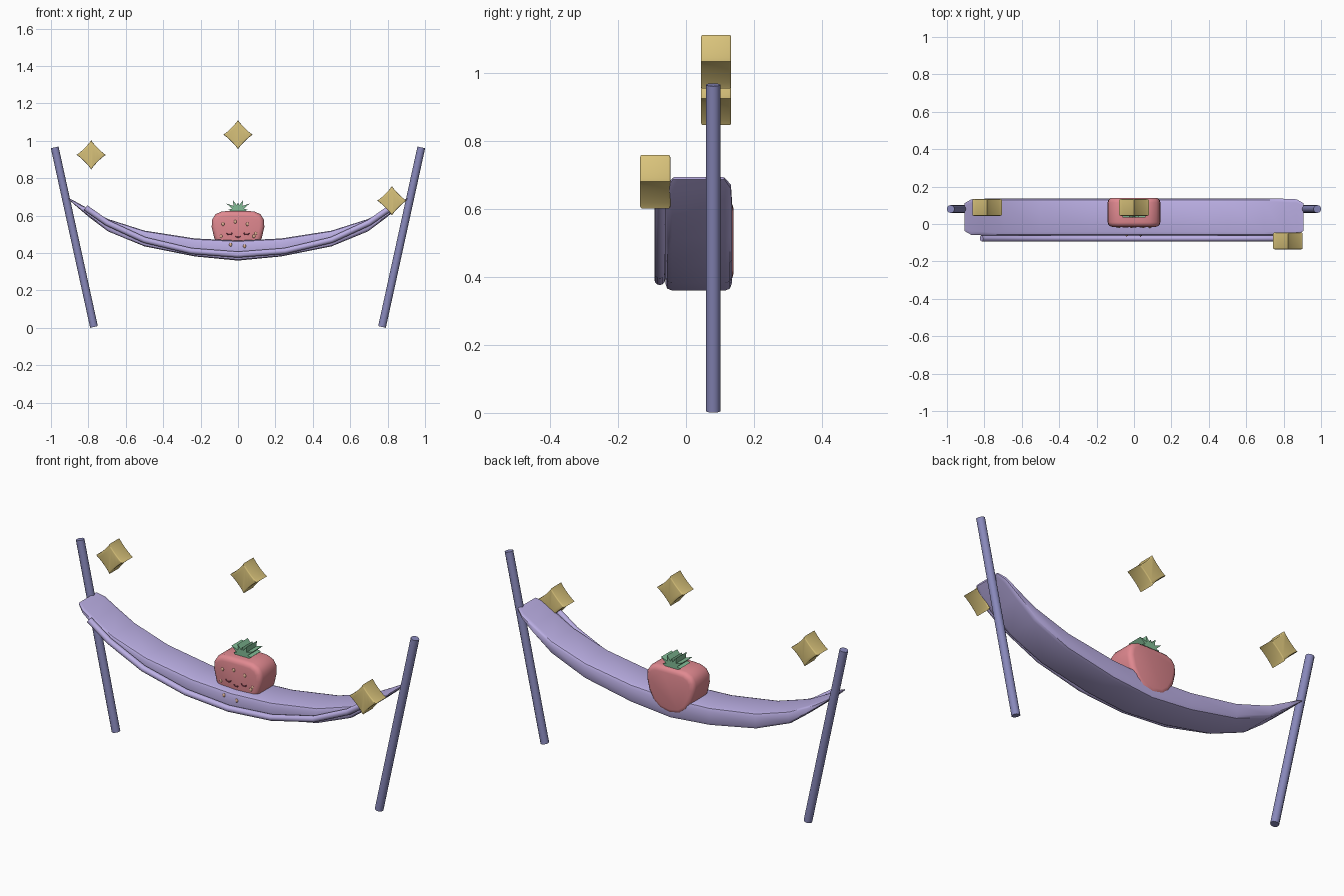
import bpy, bmesh, math
from mathutils import Vector

if "Cube" in bpy.data.objects:
    bpy.data.objects.remove(bpy.data.objects["Cube"])


def material(name, rgb):
    m = bpy.data.materials.new(name)
    m.diffuse_color = (*rgb, 1)
    m.use_nodes = True
    m.node_tree.nodes["Principled BSDF"].inputs["Base Color"].default_value = m.diffuse_color
    return m


LILAC = material("lilac", (0.50, 0.43, 0.78))
POLE = material("slate_violet", (0.25, 0.25, 0.50))
RED = material("berry_red", (0.75, 0.25, 0.28))
GREEN = material("leaf_green", (0.22, 0.50, 0.30))
GOLD = material("gold", (0.70, 0.55, 0.20))
DARK = material("dark_red", (0.25, 0.05, 0.08))
SEED = material("seed", (0.75, 0.45, 0.30))


def finish(ob, mat, angle=40):
    ob.data.materials.append(mat)
    bpy.ops.object.select_all(action='DESELECT')
    ob.select_set(True)
    bpy.context.view_layer.objects.active = ob
    bpy.ops.object.shade_smooth_by_angle(angle=math.radians(angle))
    return ob


def mesh_object(name, bm, mat, angle=40):
    bmesh.ops.recalc_face_normals(bm, faces=bm.faces)
    me = bpy.data.meshes.new(name)
    bm.to_mesh(me)
    bm.free()
    ob = bpy.data.objects.new(name, me)
    bpy.context.collection.objects.link(ob)
    return finish(ob, mat, angle)


def extrude_profile(name, pts, y0, y1, mat, bevel=0.0):
    """Extrude an xz outline along y, rounding the front and back rims."""
    bm = bmesh.new()
    face = bm.faces.new([bm.verts.new((x, y0, z)) for x, z in pts])
    new = bmesh.ops.extrude_face_region(bm, geom=[face])['geom']
    bmesh.ops.translate(bm, vec=(0, y1 - y0, 0),
                        verts=[v for v in new if isinstance(v, bmesh.types.BMVert)])
    if bevel:
        rim = [e for e in bm.edges if abs(e.verts[0].co.y - e.verts[1].co.y) < 1e-6]
        bmesh.ops.bevel(bm, geom=rim, offset=bevel, segments=3, profile=0.5, affect='EDGES')
    return mesh_object(name, bm, mat)


def tube(name, pts, radius, mat, sides=12):
    """Sweep a circle along a path lying in an xz plane."""
    bm = bmesh.new()
    pts = [Vector(p) for p in pts]
    rings = []
    for i, p in enumerate(pts):
        t = (pts[min(i + 1, len(pts) - 1)] - pts[max(i - 1, 0)]).normalized()
        n = Vector((-t.z, 0, t.x))
        rings.append([bm.verts.new(p + radius * (math.cos(a) * n + math.sin(a) * Vector((0, 1, 0))))
                      for a in (2 * math.pi * k / sides for k in range(sides))])
    for a, b in zip(rings, rings[1:]):
        for k in range(sides):
            j = (k + 1) % sides
            bm.faces.new((a[k], a[j], b[j], b[k]))
    bm.faces.new(rings[0])
    bm.faces.new(rings[-1])
    return mesh_object(name, bm, mat)


def mirrored(half):
    """Mirror a list running from x=0 outwards."""
    return [(-h[0], *h[1:]) for h in reversed(half[1:])] + list(half)


# leaning poles
for side, s in (("left", -1), ("right", 1)):
    tube(side + "_pole", [(s * 0.77, 0.08, 0.005), (s * 0.98, 0.08, 0.965)], 0.021, POLE)

# hammock bed: stations of x, top z, bottom z, half width
half = [(0, 0.467, 0.36, 0.098), (0.23, 0.478, 0.382, 0.098), (0.5, 0.52, 0.436, 0.098),
        (0.695, 0.582, 0.516, 0.098), (0.80, 0.637, 0.595, 0.098),
        (0.87, 0.676, 0.655, 0.095), (0.905, 0.694, 0.686, 0.075)]
bm = bmesh.new()
rings = []
for x, top, bot, w in mirrored(half):
    c, h = (top + bot) / 2, (top - bot) / 2
    section = [(-0.8, -1), (0.8, -1), (0.94, -0.9), (1, -0.6), (1, 0.6), (0.94, 0.9),
               (0.8, 1), (-0.8, 1), (-0.94, 0.9), (-1, 0.6), (-1, -0.6), (-0.94, -0.9)]
    rings.append([bm.verts.new((x, 0.037 + w * y, c + h * z)) for y, z in section])
for a, b in zip(rings, rings[1:]):
    for k in range(12):
        j = (k + 1) % 12
        bm.faces.new((a[k], a[j], b[j], b[k]))
bm.faces.new(rings[0])
bm.faces.new(rings[-1])
mesh_object("hammock_bed", bm, LILAC)

# piping along the front edge
tube("front_piping", mirrored([(0, -0.077, 0.392), (0.25, -0.077, 0.411), (0.5, -0.077, 0.470),
                               (0.7, -0.077, 0.562), (0.815, -0.077, 0.642)]), 0.016, LILAC)

# strawberry body
right = [(0, 0.385), (0.06, 0.397), (0.10, 0.43), (0.127, 0.48), (0.141, 0.54), (0.138, 0.58),
         (0.12, 0.608), (0.085, 0.623), (0.04, 0.625)]
outline = right + [(-x, z) for x, z in reversed(right[1:])]
extrude_profile("strawberry", outline, -0.015, 0.14, RED, 0.025)

# leaf crown
crown = [(0, 0.605), (0.03, 0.615), (0.05, 0.632), (0.032, 0.637), (0.062, 0.665), (0.024, 0.652),
         (0.027, 0.682), (0.006, 0.656), (0, 0.672)]
extrude_profile("leaf_crown", crown + [(-x, z) for x, z in reversed(crown[1:-1])], 0.035, 0.12, GREEN)

# closed eyes and smile
for name, x, z, r in (("left_eye", -0.045, 0.508, 0.014), ("right_eye", 0.045, 0.508, 0.014),
                      ("smile", 0, 0.492, 0.011)):
    arc = [math.pi * (1 + k / 6) for k in range(7)]
    tube(name, [(x + r * math.cos(a), -0.016, z + 0.7 * r * math.sin(a)) for a in arc], 0.003, DARK, 6)

# seeds
seeds = [(-0.08, 0.555, -0.015), (-0.015, 0.567, -0.015), (0.05, 0.555, -0.015), (0.095, 0.505, -0.012),
         (-0.09, 0.49, -0.012), (0.085, 0.49, -0.015), (-0.04, 0.445, -0.06), (0.035, 0.437, -0.06)]
for i, (x, z, y) in enumerate(seeds):
    bpy.ops.mesh.primitive_uv_sphere_add(segments=10, ring_count=6, radius=1, location=(x, y, z))
    ob = bpy.context.object
    ob.name = f"seed_{i + 1}"
    ob.scale = (0.008, 0.006, 0.010)
    finish(ob, SEED)


# four-pointed stars with concave sides
def star(name, cx, cz, y0, y1, r=0.079):
    pts = []
    for q in range(4):
        for k in range(7):
            t = math.pi / 2 * (q + k / 7)
            u, v = abs(math.cos(t)) ** 2.3, abs(math.sin(t)) ** 2.3
            pts.append((cx + math.copysign(u, math.cos(t)) * r, cz + math.copysign(v, math.sin(t)) * r))
    extrude_profile(name, pts, y0, y1, GOLD, 0.005)


star("left_star", -0.785, 0.925, 0.044, 0.133)
star("middle_star", 0, 1.033, 0.044, 0.133)
star("right_star", 0.823, 0.68, -0.135, -0.046)
